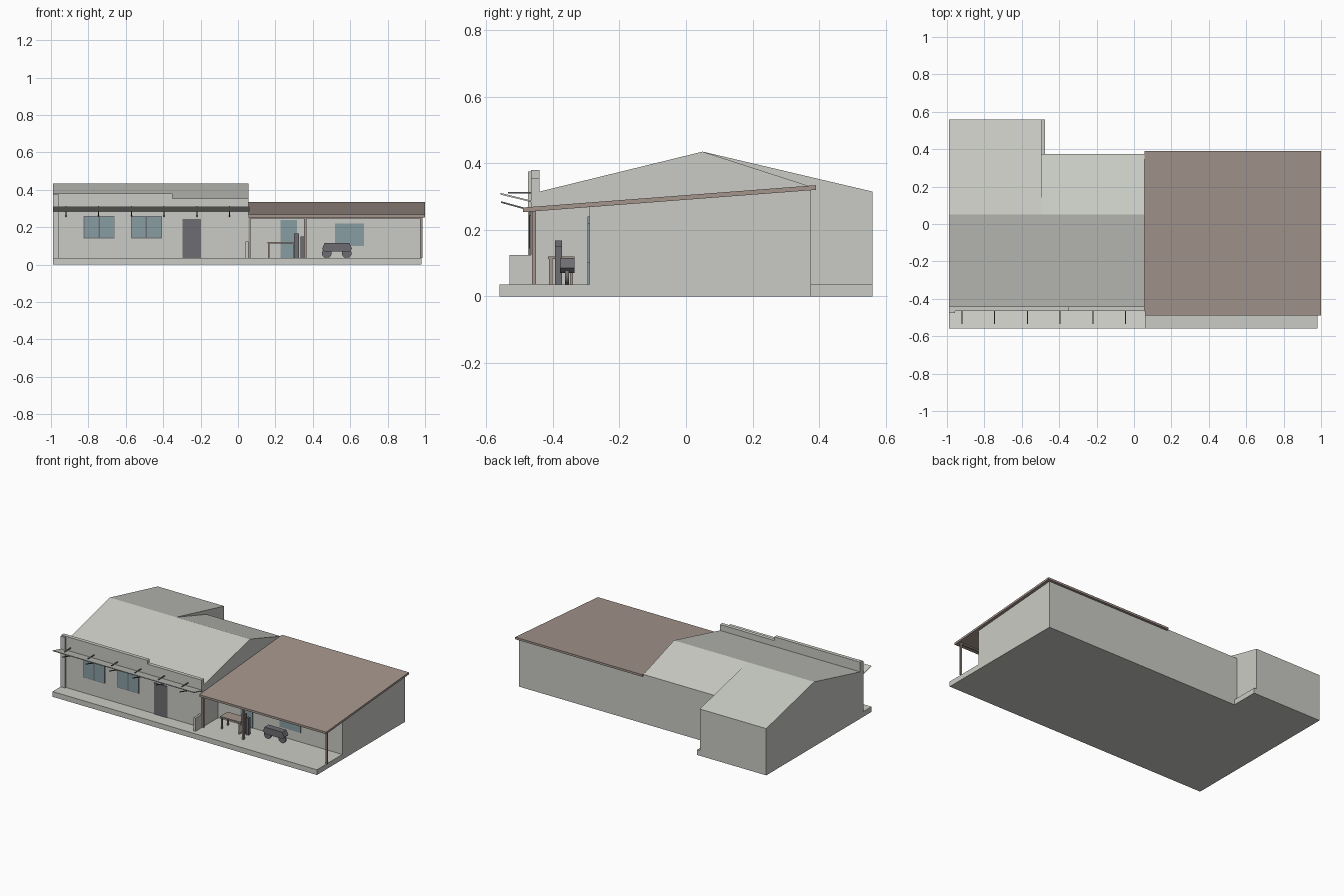
import bpy, bmesh
from mathutils import Vector

cube = bpy.data.objects.get("Cube")
if cube:
    bpy.data.objects.remove(cube, do_unlink=True)


def material(name, r, g, b):
    m = bpy.data.materials.new(name)
    m.use_nodes = True
    m.diffuse_color = (r, g, b, 1)
    m.node_tree.nodes["Principled BSDF"].inputs["Base Color"].default_value = (r, g, b, 1)
    return m


PLASTER = material("pale grey plaster", 0.59, 0.60, 0.555)
BROWN = material("brown timber", 0.37, 0.30, 0.265)
DARK = material("charcoal metal", 0.155, 0.155, 0.17)
GLASS = material("blue grey glass", 0.25, 0.34, 0.37)


def prism(name, profile, start, end, mat, axis="x"):
    """Extrude a closed profile along x (profile is y, z) or along y (profile is x, z)."""
    bm = bmesh.new()

    def point(p, t):
        return (t, p[0], p[1]) if axis == "x" else (p[0], t, p[1])

    face = bm.faces.new([bm.verts.new(point(p, start)) for p in profile])
    out = bmesh.ops.extrude_face_region(bm, geom=[face])
    shift = (end - start, 0, 0) if axis == "x" else (0, end - start, 0)
    verts = [v for v in out["geom"] if isinstance(v, bmesh.types.BMVert)]
    bmesh.ops.translate(bm, verts=verts, vec=Vector(shift))
    bmesh.ops.recalc_face_normals(bm, faces=bm.faces)
    mesh = bpy.data.meshes.new(name)
    bm.to_mesh(mesh)
    bm.free()
    mesh.materials.append(mat)
    ob = bpy.data.objects.new(name, mesh)
    bpy.context.collection.objects.link(ob)
    return ob


def box(name, x, y, z, mat):
    return prism(name, [(y[0], z[0]), (y[1], z[0]), (y[1], z[1]), (y[0], z[1])], x[0], x[1], mat)


def strip(name, a, b, thick, x, mat):
    """Sloping sheet in the yz plane, a and b are points on its lower face."""
    return prism(name, [a, b, (b[0], b[1] + thick), (a[0], a[1] + thick)], x[0], x[1], mat)


def window(name, x, z, wall, panes):
    box(name + "_frame", x, (wall - 0.004, wall), z, DARK)
    width = (x[1] - x[0]) / panes
    for i in range(panes):
        left = x[0] + i * width
        box(f"{name}_pane_{i + 1}", (left + 0.004, left + width - 0.004),
            (wall - 0.006, wall), (z[0] + 0.004, z[1] - 0.004), GLASS)


FLOOR = 0.035
LEFT, MID, SPLIT, RIGHT = -0.99, 0.055, -0.495, 0.98
WALL, EAVE, BACK, REAR = -0.465, -0.44, 0.375, 0.56
RIDGE = (0.05, 0.435)

# Ground slab with the rear extension
box("floor_slab", (LEFT, RIGHT), (-0.56, BACK), (0, FLOOR), PLASTER)
box("rear_slab", (LEFT, -0.475), (BACK, REAR), (0, FLOOR), PLASTER)

# Gabled house: long wing and shorter middle section
for name, x, back, height in (("rear_wing", (LEFT, SPLIT), REAR, 0.315),
                              ("main_house", (SPLIT, MID), BACK, 0.33)):
    prism(name, [(EAVE, FLOOR), (back, FLOOR), (back, height), RIDGE, (EAVE, 0.315)],
          x[0], x[1], PLASTER)

# Stepped front parapet, corner pillar and low side wall
prism("front_parapet", [(LEFT, FLOOR), (MID, FLOOR), (MID, 0.355), (-0.35, 0.355),
                        (-0.35, 0.38), (LEFT, 0.38)], WALL, EAVE, PLASTER, "y")
box("corner_pillar", (LEFT, -0.957), (-0.475, EAVE), (FLOOR, 0.375), PLASTER)
box("low_side_wall", (0.04, MID), (-0.53, WALL), (FLOOR, 0.125), PLASTER)

# Awning tilted up outward, with paired rods
strip("awning", (-0.558, 0.306), (WALL, 0.283), 0.005, (LEFT, 0.062), PLASTER)
for i in range(6):
    x = -0.92 + i * 0.175
    span = (x - 0.003, x + 0.003)
    strip(f"awning_tie_{i + 1}", (-0.535, 0.309), (WALL, 0.309), 0.004, span, DARK)
    strip(f"awning_brace_{i + 1}", (-0.556, 0.281), (WALL, 0.256), 0.005, span, DARK)

# Front openings
window("left_window", (-0.825, -0.66), (0.14, 0.26), WALL, 2)
window("centre_window", (-0.572, -0.407), (0.14, 0.26), WALL, 2)
box("front_door", (-0.298, -0.198), (WALL - 0.005, WALL), (FLOOR, 0.245), DARK)

# Side room under the lean-to roof
prism("side_room", [(-0.29, FLOOR), (BACK, FLOOR), (BACK, 0.32), (-0.29, 0.269)],
      MID, RIGHT, PLASTER)
strip("lean_to_roof", (-0.49, 0.253), (0.39, 0.32), 0.014, (MID, 1.0), BROWN)
box("porch_beam", (MID, RIGHT + 0.005), (-0.462, -0.45), (0.248, 0.258), BROWN)
for i, x in enumerate((0.06, 0.36, 0.98)):
    box(f"porch_post_{i + 1}", (x - 0.006, x + 0.006), (-0.462, -0.45), (FLOOR, 0.256), BROWN)
box("glass_door", (0.227, 0.315), (-0.296, -0.29), (FLOOR, 0.24), GLASS)
box("porch_window", (0.518, 0.673), (-0.296, -0.29), (0.1, 0.22), GLASS)

# Porch table
box("table_top", (0.157, 0.305), (-0.415, -0.335), (0.112, 0.12), BROWN)
for x in (0.165, 0.297):
    for y in (-0.406, -0.344):
        box("table_leg", (x - 0.004, x + 0.004), (y - 0.005, y + 0.005), (FLOOR, 0.112), BROWN)

# Upright cabinets beside the table
box("tall_cabinet", (0.3, 0.326), (-0.393, -0.372), (FLOOR, 0.168), DARK)
box("short_cabinet", (0.334, 0.352), (-0.393, -0.372), (FLOOR, 0.15), DARK)

# Two-wheeled cart
prism("cart_body", [(0.465, 0.07), (0.595, 0.07), (0.61, 0.085), (0.595, 0.115),
                    (0.462, 0.115), (0.45, 0.085)], -0.378, -0.335, DARK, "y")
for i, x in enumerate((0.474, 0.582)):
    bpy.ops.mesh.primitive_cylinder_add(vertices=20, radius=0.026, depth=0.012,
                                        location=(x, -0.357, 0.061), rotation=(1.5708, 0, 0))
    wheel = bpy.context.object
    wheel.name = f"cart_wheel_{i + 1}"
    wheel.data.materials.append(DARK)
    bpy.ops.object.shade_smooth_by_angle()
